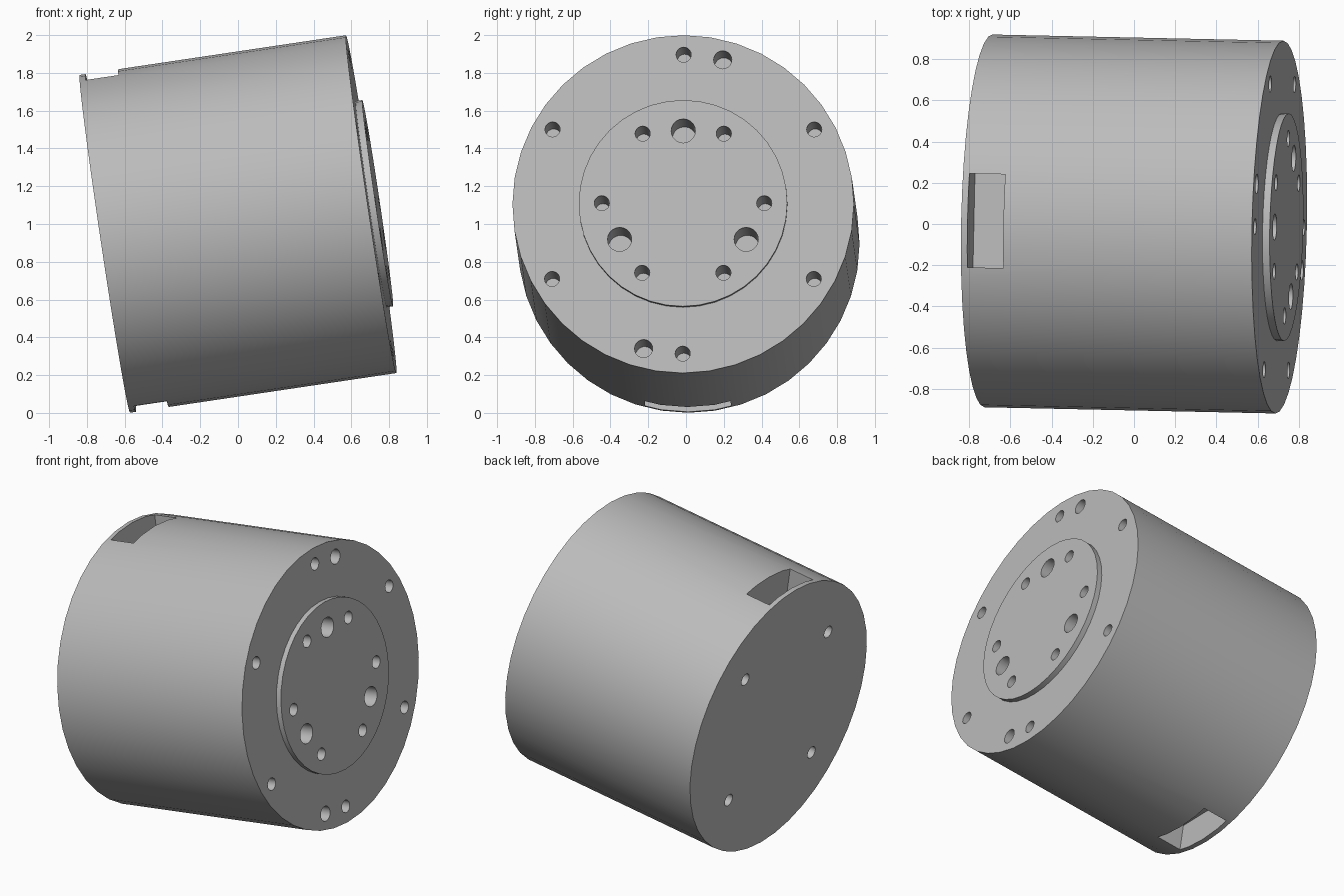
import bpy, bmesh
from math import radians, cos, sin
from mathutils import Matrix, Vector

if "Cube" in bpy.data.objects:
    bpy.data.objects.remove(bpy.data.objects["Cube"])

RADIUS, LENGTH = 0.904, 1.426
DISC_RADIUS, DISC_HEIGHT = 0.552, 0.035
HOLE_DEPTH = 0.25

# Tilted frame: local z runs along the drum, local y points up
axis = Vector((1.41, -0.03, 0.21)).normalized()
up = (Vector((0, 0, 1)) - axis * axis.z).normalized()
side = up.cross(axis)
frame = Matrix((side, up, axis)).transposed().to_4x4()
frame.translation = (0, 0, 1)

grey = bpy.data.materials.new("plain_grey")
grey.use_nodes = True
colour = (0.5, 0.5, 0.5, 1)
grey.diffuse_color = colour
grey.node_tree.nodes["Principled BSDF"].inputs["Base Color"].default_value = colour


def add_cylinder(bm, x, y, z0, z1, radius, sides):
    place = Matrix.Translation((x, y, (z0 + z1) / 2)) @ Matrix.Rotation(radians(90), 4, "Z")
    bmesh.ops.create_cone(bm, cap_ends=True, segments=sides, radius1=radius,
                          radius2=radius, depth=z1 - z0, matrix=place)


def add_box(bm, centre, size):
    bmesh.ops.create_cube(bm, size=1, matrix=Matrix.Translation(centre) @ Matrix.Diagonal((*size, 1)))


def make_object(name, bm):
    mesh = bpy.data.meshes.new(name)
    bm.to_mesh(mesh)
    bm.free()
    mesh.materials.append(grey)
    obj = bpy.data.objects.new(name, mesh)
    bpy.context.collection.objects.link(obj)
    obj.matrix_world = frame
    return obj


def ring(bm, count, start, distance, radius, z0, z1):
    for i in range(count):
        a = radians(start + i * 360 / count)
        add_cylinder(bm, distance * cos(a), distance * sin(a), z0, z1, radius, 20)


front, back = LENGTH / 2, -LENGTH / 2

# Drum and raised disc
bm = bmesh.new()
add_cylinder(bm, 0, 0, back, front, RADIUS, 40)
drum = make_object("drum", bm)
bm = bmesh.new()
add_cylinder(bm, 0, 0, front - 0.02, front + DISC_HEIGHT, DISC_RADIUS, 40)
disc = make_object("raised_disc", bm)

# Bolt holes: front rim, disc and back
bm = bmesh.new()
low, high = front - HOLE_DEPTH, front + 0.1
ring(bm, 6, 30, 0.80, 0.04, low, high)
ring(bm, 2, 75, 0.80, 0.048, low, high)
ring(bm, 6, 0, 0.43, 0.04, low, high)
ring(bm, 3, 90, 0.387, 0.064, low, high)
ring(bm, 4, 45, 0.61, 0.04, back - 0.1, back + HOLE_DEPTH)

# Pockets above and below, near the back
for sign in (1, -1):
    add_box(bm, (0, sign * 0.85, back + 0.119), (0.455, 0.32, 0.176))
cutter = make_object("hole_cutter", bm)
cutter.hide_render = True

for obj in (drum, disc):
    mod = obj.modifiers.new("holes", "BOOLEAN")
    mod.operation = "DIFFERENCE"
    mod.solver = "EXACT"
    mod.object = cutter

# Bake the cuts, drop the cutter and smooth the round walls
depsgraph = bpy.context.evaluated_depsgraph_get()
baked = [(o, bpy.data.meshes.new_from_object(o.evaluated_get(depsgraph))) for o in (drum, disc)]
for obj, mesh in baked:
    obj.modifiers.clear()
    obj.data = mesh
bpy.data.objects.remove(cutter)
bpy.ops.object.select_all(action="DESELECT")
for obj in (drum, disc):
    obj.select_set(True)
    bpy.context.view_layer.objects.active = obj
bpy.ops.object.shade_smooth_by_angle(angle=radians(30))
